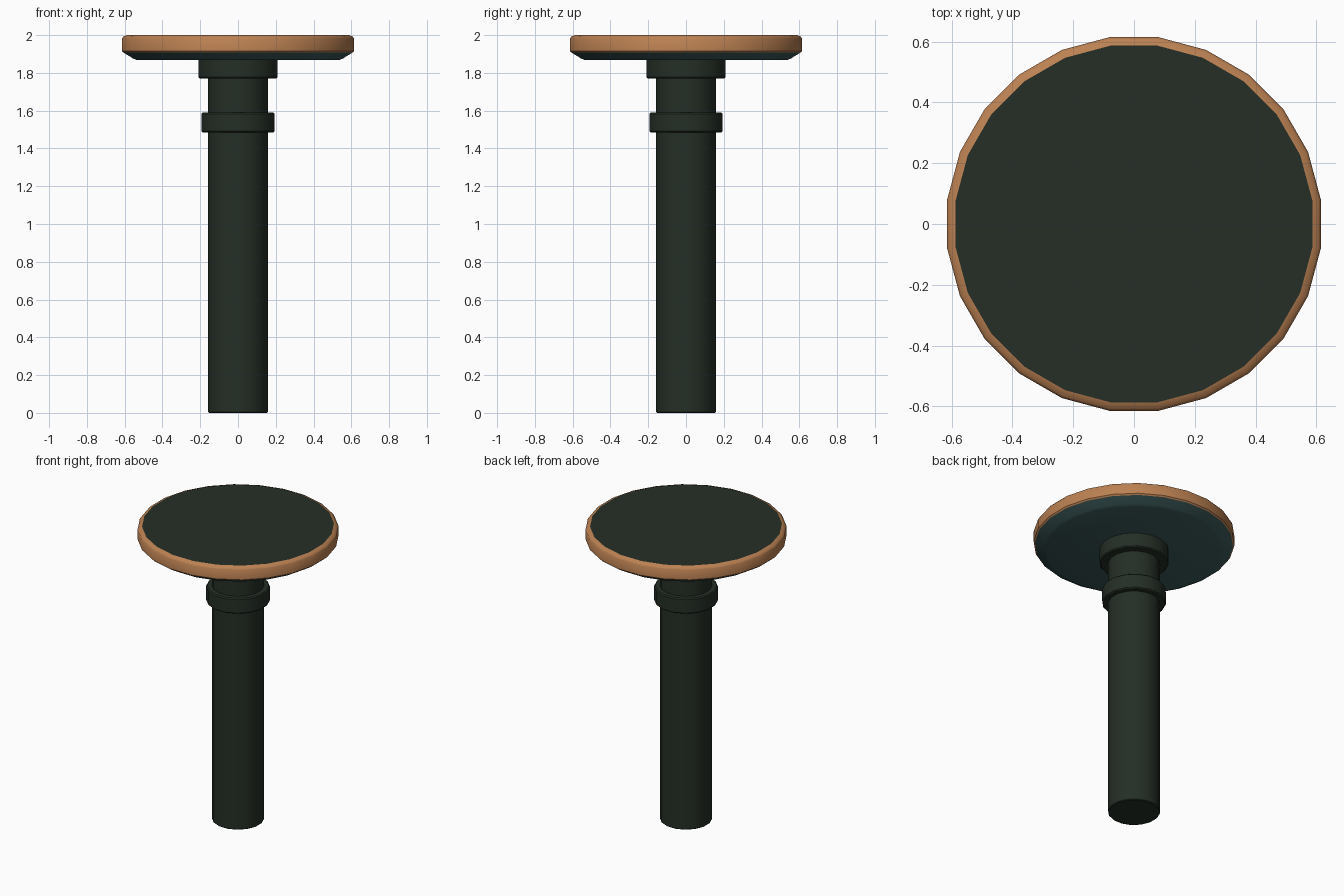
import bpy, math

cube = bpy.data.objects.get("Cube")
if cube:
    bpy.data.objects.remove(cube)


def material(name, rgb):
    m = bpy.data.materials.new(name)
    m.use_nodes = True
    col = (*rgb, 1)
    m.diffuse_color = col
    m.node_tree.nodes["Principled BSDF"].inputs["Base Color"].default_value = col
    return m


GREEN = material("dark green", (0.018, 0.028, 0.019))
WOOD = material("warm copper", (0.50, 0.22, 0.085))
TEAL = material("deep teal", (0.045, 0.10, 0.10))


def lathe(name, profile, sides, mat, bottom=True, top=True):
    """Spin (radius, z) points, listed upward, with half-step offset sides."""
    verts, faces = [], []
    for r, z in profile:
        for i in range(sides):
            a = 2 * math.pi * (i + 0.5) / sides
            verts.append((r * math.cos(a), r * math.sin(a), z))
    for k in range(len(profile) - 1):
        for i in range(sides):
            j = (i + 1) % sides
            b, t = k * sides, (k + 1) * sides
            faces.append((b + i, b + j, t + j, t + i))
    if bottom:
        faces.append(tuple(reversed(range(sides))))
    if top:
        n = len(verts)
        faces.append(tuple(range(n - sides, n)))
    me = bpy.data.meshes.new(name)
    me.from_pydata(verts, [], faces)
    me.materials.append(mat)
    ob = bpy.data.objects.new(name, me)
    bpy.context.collection.objects.link(ob)
    bpy.ops.object.select_all(action="DESELECT")
    ob.select_set(True)
    bpy.context.view_layer.objects.active = ob
    bpy.ops.object.shade_smooth_by_angle(angle=math.radians(40))
    return ob


def collar(name, r, low, high, bevel=0.007):
    lathe(name, [(r - bevel, low), (r, low + bevel),
                 (r, high - bevel), (r - bevel, high)], 16, GREEN)


# Pole and its two collars
lathe("pole", [(0.157, 0), (0.161, 0.004), (0.161, 1.88)], 16, GREEN)
collar("lower_collar", 0.197, 1.485, 1.59)
collar("upper_collar", 0.214, 1.77, 1.875)

# Round top: underside, rim band and inset surface
lathe("top_underside", [(0.54, 1.868), (0.56, 1.876), (0.612, 1.908)], 24, TEAL, top=False)
lathe("top_rim", [(0.612, 1.908), (0.62, 1.916), (0.62, 1.982),
                  (0.612, 1.993), (0.592, 2.0)], 24, WOOD, bottom=False, top=False)
lathe("top_surface", [(0.592, 1.998), (0.592, 2.0)], 24, GREEN)
